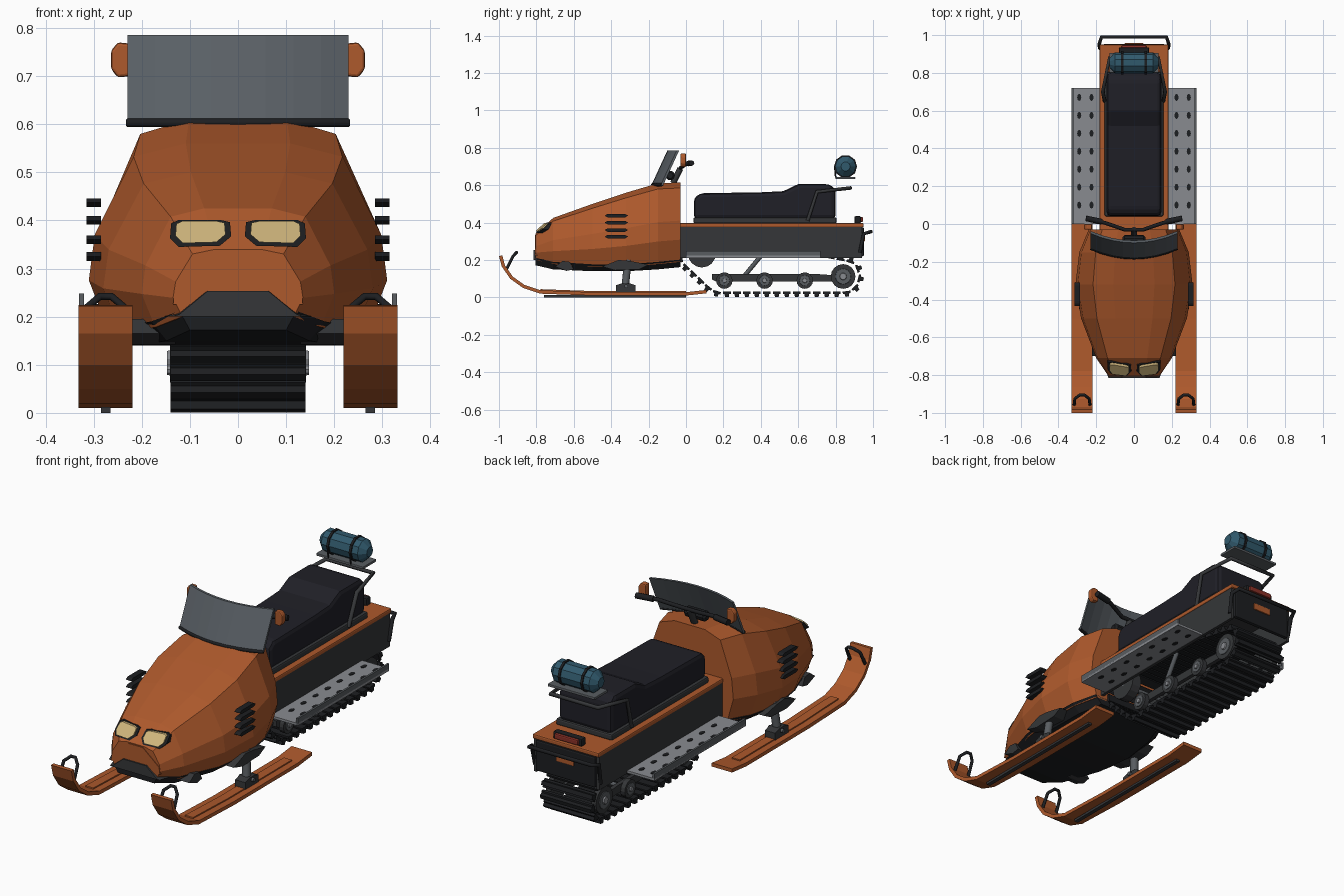
import bpy, bmesh, math
from mathutils import Vector, Matrix

if "Cube" in bpy.data.objects:
    bpy.data.objects.remove(bpy.data.objects["Cube"])

def mat(name, r, g, b):
    m = bpy.data.materials.new(name)
    m.diffuse_color = (r, g, b, 1)
    m.use_nodes = True
    m.node_tree.nodes["Principled BSDF"].inputs["Base Color"].default_value = m.diffuse_color
    return m

ORANGE = mat("orange", 0.42, 0.10, 0.025)
BLACK = mat("black", 0.012, 0.013, 0.015)
DARK = mat("dark_grey", 0.035, 0.037, 0.04)
VINYL = mat("seat_vinyl", 0.014, 0.014, 0.02)
STEEL = mat("steel", 0.10, 0.11, 0.12)
ALLOY = mat("alloy", 0.25, 0.26, 0.28)
SHIELD = mat("shield", 0.10, 0.115, 0.13)
CREAM = mat("lamp", 0.62, 0.46, 0.20)
RED = mat("red", 0.25, 0.03, 0.02)
BLUE = mat("blue", 0.03, 0.10, 0.15)

def finish(name, bm, m, bevel=0):
    bmesh.ops.recalc_face_normals(bm, faces=bm.faces[:])
    me = bpy.data.meshes.new(name)
    bm.to_mesh(me)
    bm.free()
    ob = bpy.data.objects.new(name, me)
    bpy.context.collection.objects.link(ob)
    me.materials.append(m)
    if bevel:
        b = ob.modifiers.new("bevel", 'BEVEL')
        b.width, b.segments, b.limit_method = bevel, 2, 'ANGLE'
    return ob

def loft(name, rings, m, bevel=0):
    bm = bmesh.new()
    vs = [[bm.verts.new(p) for p in r] for r in rings]
    n = len(vs[0])
    for a, b in zip(vs, vs[1:]):
        for i in range(n):
            bm.faces.new((a[i], a[(i + 1) % n], b[(i + 1) % n], b[i]))
    bm.faces.new(vs[0])
    bm.faces.new(vs[-1][::-1])
    return finish(name, bm, m, bevel)

def prism(name, yz, x0, x1, m, bevel=0):
    return loft(name, [[(x, y, z) for y, z in yz] for x in (x0, x1)], m, bevel)

def box(name, x, y, z, m, bevel=0):
    (y0, y1), (z0, z1) = y, z
    return prism(name, [(y0, z0), (y1, z0), (y1, z1), (y0, z1)], x[0], x[1], m, bevel)

def spin(name, profile, y, z, m, n=16):
    # solid of revolution about an x axis; profile = (x, radius)
    return loft(name, [[(x, y + r * math.cos(2 * math.pi * i / n), z + r * math.sin(2 * math.pi * i / n))
                        for i in range(n)] for x, r in profile], m)

def tube(name, pts, r, m):
    cu = bpy.data.curves.new(name, 'CURVE')
    cu.dimensions, cu.bevel_depth, cu.bevel_resolution, cu.use_fill_caps = '3D', r, 2, True
    sp = cu.splines.new('POLY')
    sp.points.add(len(pts) - 1)
    for p, c in zip(sp.points, pts):
        p.co = (*c, 1)
    cu.materials.append(m)
    ob = bpy.data.objects.new(name, cu)
    bpy.context.collection.objects.link(ob)
    return ob

def mirrored(half):
    return half + [(-x, y, z) for x, y, z in reversed(half)]

# Hood: faceted loft from nose to cockpit (y, bottom, top, half width)
stations = [(-.805, .20, .34, .135), (-.71, .178, .425, .20), (-.50, .165, .50, .28),
            (-.32, .165, .56, .31), (-.15, .178, .61, .29), (-.03, .19, .615, .24)]
shape = [(.86, 0), (1, .28), (.96, .52), (.70, .93), (.35, 1)]
loft("hood", [mirrored([(w * a, y, b + (t - b) * f) for a, f in shape]) for y, b, t, w in stations], ORANGE)
# Belly pan
loft("belly_pan", [mirrored([(w * .74, y, max(.14, b - .028)), (w * .9, y, b + .012)])
                   for y, b, t, w in stations], BLACK)
# Nose bumper and snout panel
nose = [(.14, .20), (.125, .205), (.065, .253)]
loft("nose_bumper", [mirrored([(x * k, y, z) for x, z in nose]) for y, k in ((-.815, .97), (-.76, 1.1))], DARK)
loft("nose_panel", [mirrored([(x, y, z) for x, z in ((.135, .225), (.13, .26), (.04, .335))])
                    for y in (-.808, -.74)], ORANGE)

# Tunnel with open underside, orange lid and rear panel
u = [(.165, .21), (.18, .21), (.18, .385), (-.18, .385), (-.18, .21), (-.165, .21), (-.165, .37), (.165, .37)]
loft("tunnel", [[(x, y, z) for x, z in u] for y in (-.04, .94)], DARK)
box("tunnel_lid", (-.183, .183), (-.035, .95), (.375, .398), ORANGE, .006)
box("rear_panel", (-.165, .165), (.93, .952), (.22, .375), BLACK, .008)
box("rear_reflector", (-.05, .05), (.948, .958), (.30, .335), ORANGE, .005)
box("tail_light_housing", (-.08, .08), (.90, .935), (.395, .435), BLACK, .008)
box("tail_light", (-.065, .065), (.925, .947), (.403, .43), RED, .006)
tube("rear_bumper", [(-.18, .93, .24), (-.185, .95, .34), (-.172, .99, .352), (.172, .99, .352),
                     (.185, .95, .34), (.18, .93, .24)], .010, BLACK)

# Seat
box("seat_base", (-.155, .155), (.04, .805), (.396, .428), DARK, .008)
prism("seat", [(.042, .42), (.042, .53), (.075, .557), (.40, .562), (.52, .568), (.60, .606), (.765, .606),
               (.80, .58), (.80, .42)], -.145, .145, VINYL, .022)
# Grab rail, rack and bedroll
rail = [(.155, .65, .41), (.165, .70, .565), (.13, .88, .585)]
tube("grab_rail", mirrored(rail), .010, DARK)
box("rack_plate", (-.13, .13), (.80, .905), (.632, .645), STEEL, .003)
spin("bedroll", [(-.13, .025), (-.10, .056), (.10, .056), (.13, .025)], .853, .70, BLUE, 10)
for s in (1, -1):
    spin("bedroll_strap", [(s * .062 - .006, .062), (s * .062 + .006, .062)], .853, .70, BLACK, 10)
    tube("strap_leg", [(s * .062, .80, .64), (s * .062, .795, .70)], .004, BLACK)

# Windshield: curved sheet leaning back
xs = [-.23 + .46 * i / 8 for i in range(9)]
bow = lambda x: .05 * (x / .23) ** 2
loft("windshield", [[(x, -.185 + bow(x), .60), (x, -.172 + bow(x), .60),
                     (x, -.087 + bow(x), .785), (x, -.10 + bow(x), .785)] for x in xs], SHIELD)
tube("windshield_trim", [(x, -.178 + bow(x), .603) for x in xs], .009, BLACK)

# Steering
tube("steering_post", [(0, -.07, .61), (0, -.03, .69)], .016, DARK)
tube("handlebar", mirrored([(.25, .03, .718), (.15, .005, .715), (.05, -.03, .692)]), .010, BLACK)
spin("gauge_pod", [(-.06, .016), (-.05, .026), (.05, .026), (.06, .016)], -.085, .652, BLACK, 10)

def ski_path(cx, half, lift, thick, path):
    return [[(cx - half, y, z + lift), (cx + half, y, z + lift),
             (cx + half, y + dy * thick, z + lift + dz * thick), (cx - half, y + dy * thick, z + lift + dz * thick)]
            for y, z, dy, dz in path]

ski = [(-1, .222, 1, .1), (-.985, .165, .95, .3), (-.94, .10, .75, .65), (-.87, .05, .4, .9),
       (-.78, .02, .15, 1), (-.5, .01, 0, 1), (0, .01, 0, 1), (.11, .022, 0, 1)]
for s in (1, -1):
    c = s * .275
    # Skis with keel, rib, loop and strut
    loft("ski", ski_path(c, .056, 0, .018, ski), ORANGE)
    loft("ski_rib", ski_path(c, .022, .012, .012, ski[4:7]), ORANGE)
    box("ski_keel", (c - .01, c + .01), (-.76, 0), (0, .012), DARK)
    tube("ski_loop", [(c + d, y, z) for d, y, z in
                      ((-.042, -.96, .15), (-.038, -.925, .22), (-.012, -.905, .242),
                       (.012, -.905, .242), (.038, -.925, .22), (.042, -.96, .15))], .008, BLACK)
    prism("ski_saddle", [(-.375, .03), (-.27, .03), (-.27, .065), (-.30, .075), (-.345, .075), (-.375, .065)],
          c - .028, c + .028, DARK)
    tube("ski_strut", [(c, -.325, .06), (s * .262, -.31, .20)], .020, STEEL)
    tube("ski_pivot", [(c - .04, -.32, .06), (c + .04, -.32, .06)], .010, STEEL)
    # Lower fairings on the hood edge
    prism("strut_fairing", [(-.45, .165), (-.38, .145), (-.25, .15), (-.20, .175), (-.30, .195), (-.36, .20)],
          s * .20, s * .292, DARK)
    prism("front_fairing", [(-.70, .165), (-.64, .142), (-.60, .15), (-.62, .19), (-.66, .195)],
          s * .13, s * .222, DARK)
    # Hood vents
    for z in (.325, .36, .40, .437):
        prism("hood_vent", [(-.435, z), (-.42, z - .009), (-.325, z - .009), (-.31, z), (-.325, z + .009),
                            (-.42, z + .009)], s * .285, s * .315, BLACK)
    # Headlights, tilted to follow the nose
    for nm, grow, out, m in (("headlight_frame", .010, 0, BLACK), ("headlight", 0, .007, CREAM)):
        o = [(.028, .392), (.026, .368), (.045, .352), (.115, .35), (.13, .365), (.128, .39), (.115, .396), (.045, .396)]
        mid = Vector((.079, .373))
        ring = [mid + (Vector(p) - mid) * (1 + grow / .045) for p in o]
        loft(nm, [[(s * p.x, -.805 + (p.y - .34) * 1.1 + d - out + .25 * max(0, p.x - .07), p.y + out * .4)
                   for p in ring] for d in (-.006, .045)], m)
    # Hand guard and grip
    g = [(.222, .70), (.25, .697), (.264, .715), (.264, .752), (.25, .77), (.222, .767)]
    loft("hand_guard", [[(s * x, y, z) for x, z in g] for y in (-.03, .0)], ORANGE, .006)
    tube("grip", [(s * .17, .012, .716), (s * .255, .03, .718)], .015, BLACK)
    # Running board with lip and holes
    box("running_board", sorted((s * .178, s * .33)), (.0, .72), (.212, .224), ALLOY)
    box("board_lip", sorted((s * .32, s * .33)), (.0, .72), (.212, .248), STEEL)
    for i in range(7):
        for x in (.225, .29):
            loft("board_hole", [[(s * x + .011 * math.cos(a * math.pi / 4), .10 + i * .095 + .019 * math.sin(a * math.pi / 4), z)
                                 for a in range(8)] for z in (.21, .2265)], BLACK)
    # Suspension rail and wheels
    prism("slide_rail", [(.14, .095), (.16, .085), (.84, .085), (.84, .115), (.70, .125), (.14, .125)],
          s * .095, s * .115, DARK)
    for y, z, r in ((.205, .09, .044), (.42, .09, .044), (.635, .09, .044), (.84, .112, .066)):
        spin("idler_wheel", [(s * .112, r), (s * .138, r)], y, z, DARK)
        spin("wheel_rim", [(s * .13, r * .68), (s * .141, r * .62)], y, z, STEEL)
        spin("wheel_hub", [(s * .13, r * .34), (s * .148, r * .26)], y, z, ALLOY, 10)
    spin("drive_sprocket", [(s * .09, .075), (s * .14, .075)], .085, .235, DARK)
    tube("suspension_arm", [(s * .08, .30, .10), (s * .10, .44, .27)], .012, STEEL)
for y, z in ((.205, .09), (.635, .09), (.84, .112), (.085, .235)):
    tube("axle", [(-.14, y, z), (.14, y, z)], .010, STEEL)

# Track: T-shaped cleats spaced along a closed loop
def arc(cy, cz, r, a0, a1, n=10):
    return [Vector((cy + r * math.cos(math.radians(a0 + (a1 - a0) * i / n)),
                    cz + r * math.sin(math.radians(a0 + (a1 - a0) * i / n)))) for i in range(n + 1)]
loop = arc(.19, .125, .10, 225, 270, 4) + arc(.84, .112, .087, -90, 80) + arc(.075, .24, .105, 90, 225)
loop.append(loop[0])
length = sum((b - a).length for a, b in zip(loop, loop[1:]))
count = round(length / .053)
bm = bmesh.new()
cleat = [(-.021, .006), (-.021, -.006), (-.012, -.008), (-.010, -.024), (.010, -.024), (.012, -.008), (.021, -.006), (.021, .006)]
for k in range(count):
    d = length * k / count
    for a, b in zip(loop, loop[1:]):
        seg = (b - a).length
        if d <= seg and seg > 0:
            break
        d -= seg
    t = (b - a).normalized()
    p, nrm = a + t * d, Vector((-t.y, t.x))
    q = [p + t * u_ + nrm * v for u_, v in cleat]
    l, r = [[bm.verts.new((x, c.x, c.y)) for c in q] for x in (-.14, .14)]
    for i in range(8):
        bm.faces.new((l[i], l[(i + 1) % 8], r[(i + 1) % 8], r[i]))
    bm.faces.new(l)
    bm.faces.new(r[::-1])
finish("track_cleats", bm, BLACK)
